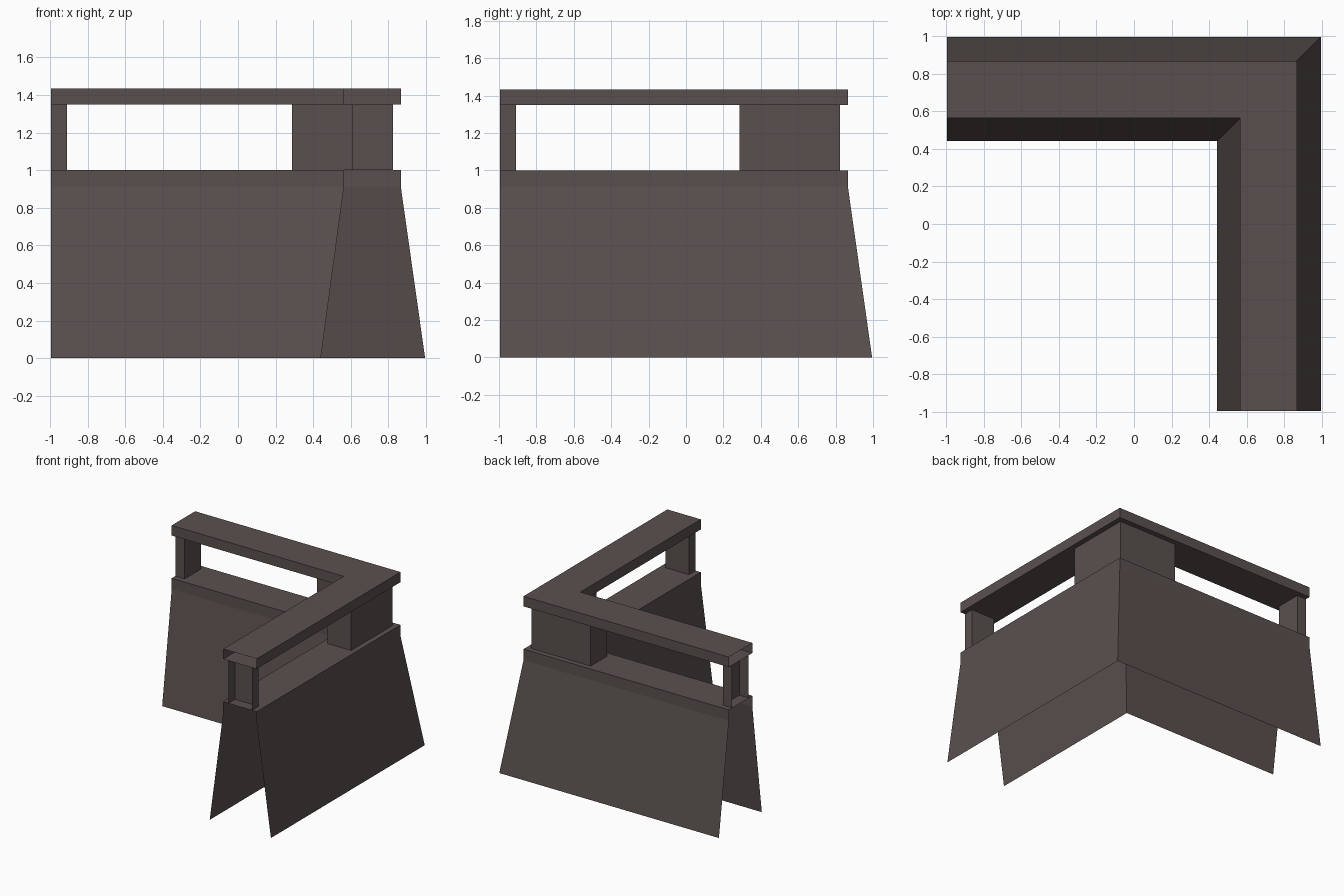
import bpy
import bmesh

cube = bpy.data.objects.get("Cube")
if cube:
    bpy.data.objects.remove(cube, do_unlink=True)

stone = bpy.data.materials.new("dark_brown_stone")
stone.use_nodes = True
COLOUR = (0.102, 0.081, 0.078, 1)
stone.diffuse_color = COLOUR
stone.node_tree.nodes["Principled BSDF"].inputs["Base Color"].default_value = COLOUR

END = -0.995   # open ends of both wings
POST = -0.91   # inner face of the end posts


def sweep(name, profile, path, closed=False, cap_start=False, cap_end=False):
    """Sweep a profile of (offset, height) along a path given as a function of the offset."""
    bm = bmesh.new()
    columns = [[bm.verts.new((x, y, z)) for x, y in path(d)] for d, z in profile]
    rings = list(zip(*columns))
    n = len(profile)
    for a, b in zip(rings, rings[1:]):
        for j in range(n if closed else n - 1):
            k = (j + 1) % n
            bm.faces.new((a[j], b[j], b[k], a[k]))
    if cap_start:
        bm.faces.new(rings[0])
    if cap_end:
        bm.faces.new(rings[-1][::-1])
    mesh = bpy.data.meshes.new(name)
    bm.to_mesh(mesh)
    bm.free()
    mesh.materials.append(stone)
    obj = bpy.data.objects.new(name, mesh)
    bpy.context.collection.objects.link(obj)
    return obj


def corner(end):
    """Mitred L path whose two legs stop at the given coordinate."""
    return lambda d: [(end, d), (d, d), (d, end)]


def block(inner, outer, low, high):
    return [(inner, low), (inner, high), (outer, high), (outer, low)]


# Sloped wall shell, open underneath and at both ends
wall = [(0.44, 0), (0.563, 0.91), (0.563, 1), (0.866, 1), (0.866, 0.91), (0.995, 0)]
sweep("wall_shell", wall, corner(END))

# Hollow top rail with open ends
sweep("top_rail", block(0.563, 0.866, 1.35, 1.433), corner(END), closed=True)

# Solid corner support between wall and rail
post = block(0.61, 0.823, 1, 1.35)
sweep("corner_support", post, corner(0.287), cap_start=True, cap_end=True)

# End posts, open on the outer end
sweep("left_end_post".replace("left", "back"), post,
      lambda d: [(END, d), (POST, d)], cap_end=True)
sweep("front_end_post", post,
      lambda d: [(d, POST), (d, END)], cap_start=True)
